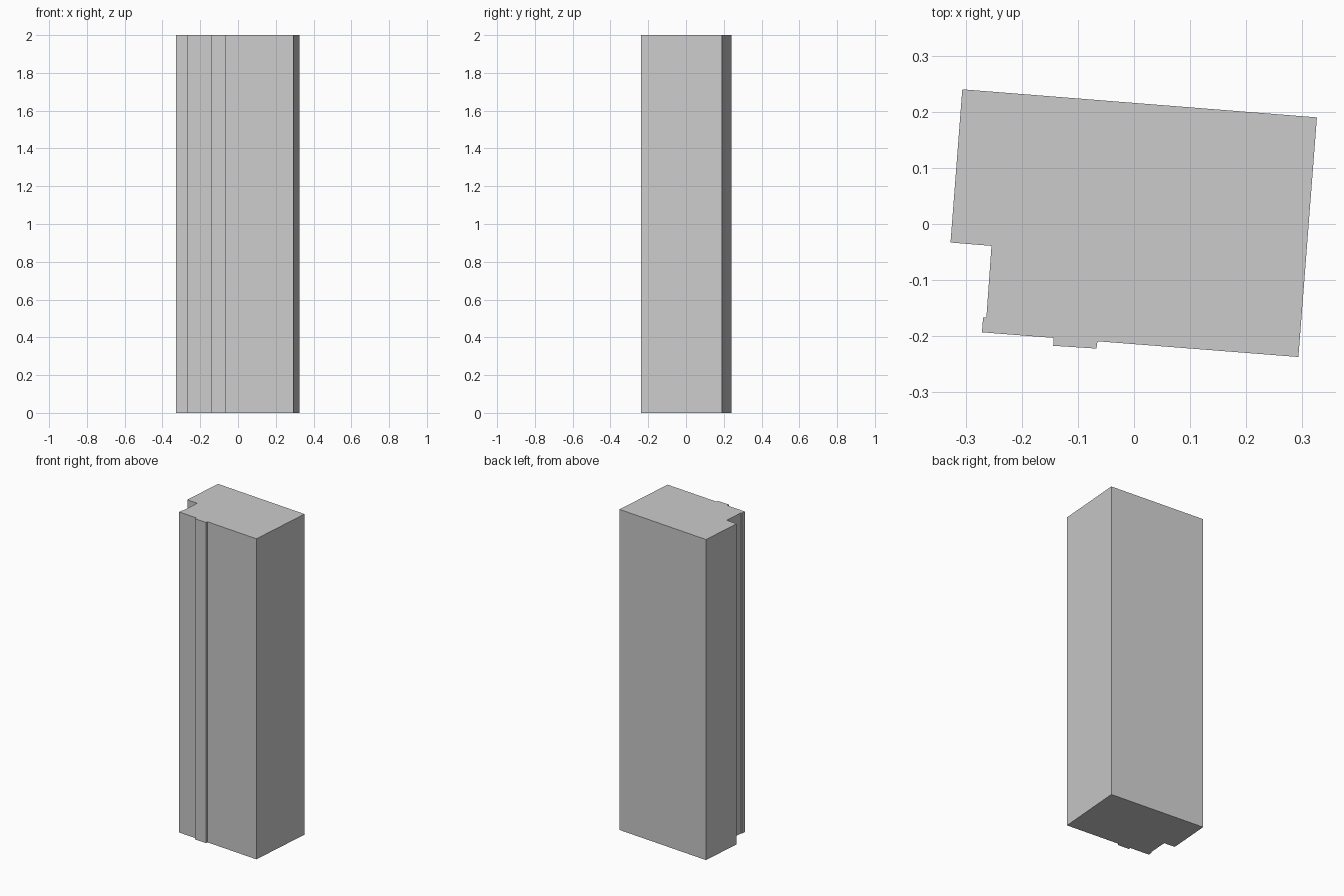
import bpy, bmesh

if "Cube" in bpy.data.objects:
    bpy.data.objects.remove(bpy.data.objects["Cube"])

HEIGHT = 2.0

# Plan outline of the pillar, counter-clockwise seen from above
outline = [
    (-0.306, 0.240), (-0.327, -0.033),      # left side, back part
    (-0.254, -0.039), (-0.263, -0.166),     # corner recess
    (-0.269, -0.167), (-0.271, -0.193),     # small lip
    (-0.143, -0.203), (-0.144, -0.217),     # front raised strip
    (-0.067, -0.222), (-0.065, -0.209),
    (0.293, -0.237), (0.326, 0.190),        # right side
]


def extrude_profile(name, points, height):
    bm = bmesh.new()
    base = bm.faces.new([bm.verts.new((x, y, 0)) for x, y in points])
    result = bmesh.ops.extrude_face_region(bm, geom=[base], use_keep_orig=True)
    top = [v for v in result["geom"] if isinstance(v, bmesh.types.BMVert)]
    bmesh.ops.translate(bm, verts=top, vec=(0, 0, height))
    bmesh.ops.recalc_face_normals(bm, faces=bm.faces)
    mesh = bpy.data.meshes.new(name)
    bm.to_mesh(mesh)
    bm.free()
    obj = bpy.data.objects.new(name, mesh)
    bpy.context.collection.objects.link(obj)
    return obj


# Pillar block
extrude_profile("pillar", outline, HEIGHT)
